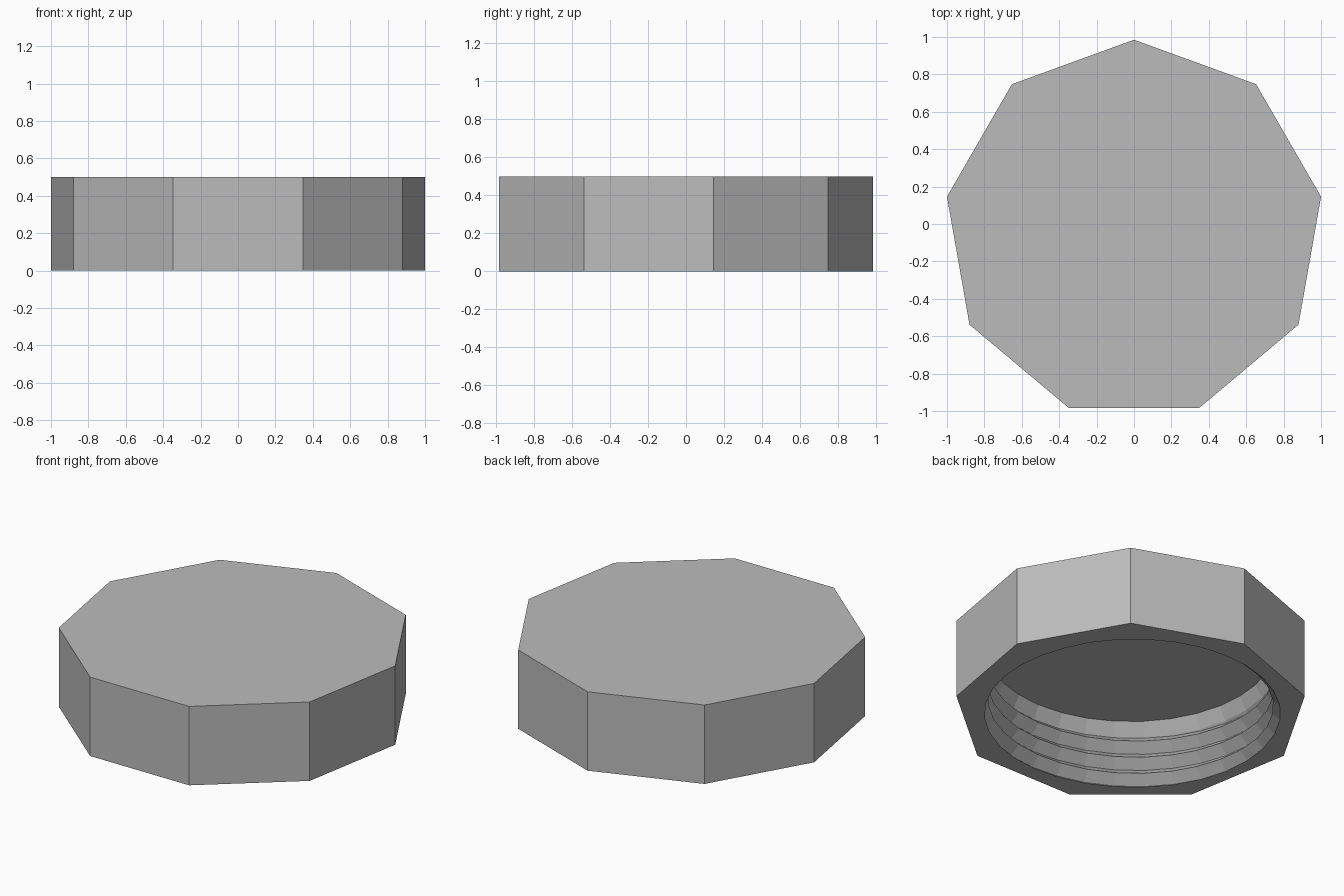
import bpy, bmesh, math

if "Cube" in bpy.data.objects:
    bpy.data.objects.remove(bpy.data.objects["Cube"])

SIDES, SEGS = 9, 32
R_OUT = 1 / math.cos(math.radians(10))
CY = 0.985 - R_OUT                      # nonagon centre after bounding-box centring
HEIGHT, CEIL, TOP_THREAD = 0.5, 0.407, 0.33
R_CREST, R_ROOT, PITCH = 0.82, 0.88, 0.107

bm = bmesh.new()


def point(r, a, z):
    return bm.verts.new((r * math.cos(a), CY + r * math.sin(a), z))


def thread_radius(z, shift):
    # triangular thread: root at phase 0, crest at half a pitch
    t = ((z - shift) / PITCH) % 1.0
    return R_ROOT - (R_ROOT - R_CREST) * (1 - abs(2 * t - 1))


# nine-sided outer wall and flat top
angles = [math.pi / 2 + i * math.tau / SIDES for i in range(SIDES)]
low = [point(R_OUT, a, 0) for a in angles]
high = [point(R_OUT, a, HEIGHT) for a in angles]
for i in range(SIDES):
    j = (i + 1) % SIDES
    bm.faces.new((low[i], low[j], high[j], high[i]))
bm.faces.new(high)

# threaded cavity: helical rows clamped between the rim and the thread's end
columns = []
for i in range(SEGS + 1):
    a = i * math.tau / SEGS
    shift = 0.01 + PITCH * (a - math.radians(230)) / math.tau
    col = []
    for k in range(-4, 12):
        z = min(max(shift + k * PITCH / 2, 0.0), TOP_THREAD)
        col.append(point(thread_radius(z, shift), a, z))
    col.append(point(R_CREST, a, CEIL))
    columns.append(col)
for a, b in zip(columns, columns[1:]):
    for k in range(len(a) - 1):
        bm.faces.new((a[k], a[k + 1], b[k + 1], b[k]))
bm.faces.new([c[-1] for c in columns[:-1]])   # cavity ceiling
bmesh.ops.remove_doubles(bm, verts=bm.verts, dist=0.0004)
bmesh.ops.dissolve_degenerate(bm, edges=bm.edges, dist=0.0003)

# flat underside between nonagon and cavity rim
edges = [e for e in bm.edges if e.is_boundary and all(abs(v.co.z) < 1e-4 for v in e.verts)]
bmesh.ops.triangle_fill(bm, edges=edges, use_beauty=True, normal=(0, 0, -1))
bmesh.ops.recalc_face_normals(bm, faces=bm.faces)

mesh = bpy.data.meshes.new("screw_cap")
bm.to_mesh(mesh)
bm.free()
mat = bpy.data.materials.new("light grey")
mat.diffuse_color = (0.5, 0.5, 0.5, 1)
mat.use_nodes = True
mat.node_tree.nodes["Principled BSDF"].inputs["Base Color"].default_value = mat.diffuse_color
mesh.materials.append(mat)
bpy.context.collection.objects.link(bpy.data.objects.new("screw_cap", mesh))
